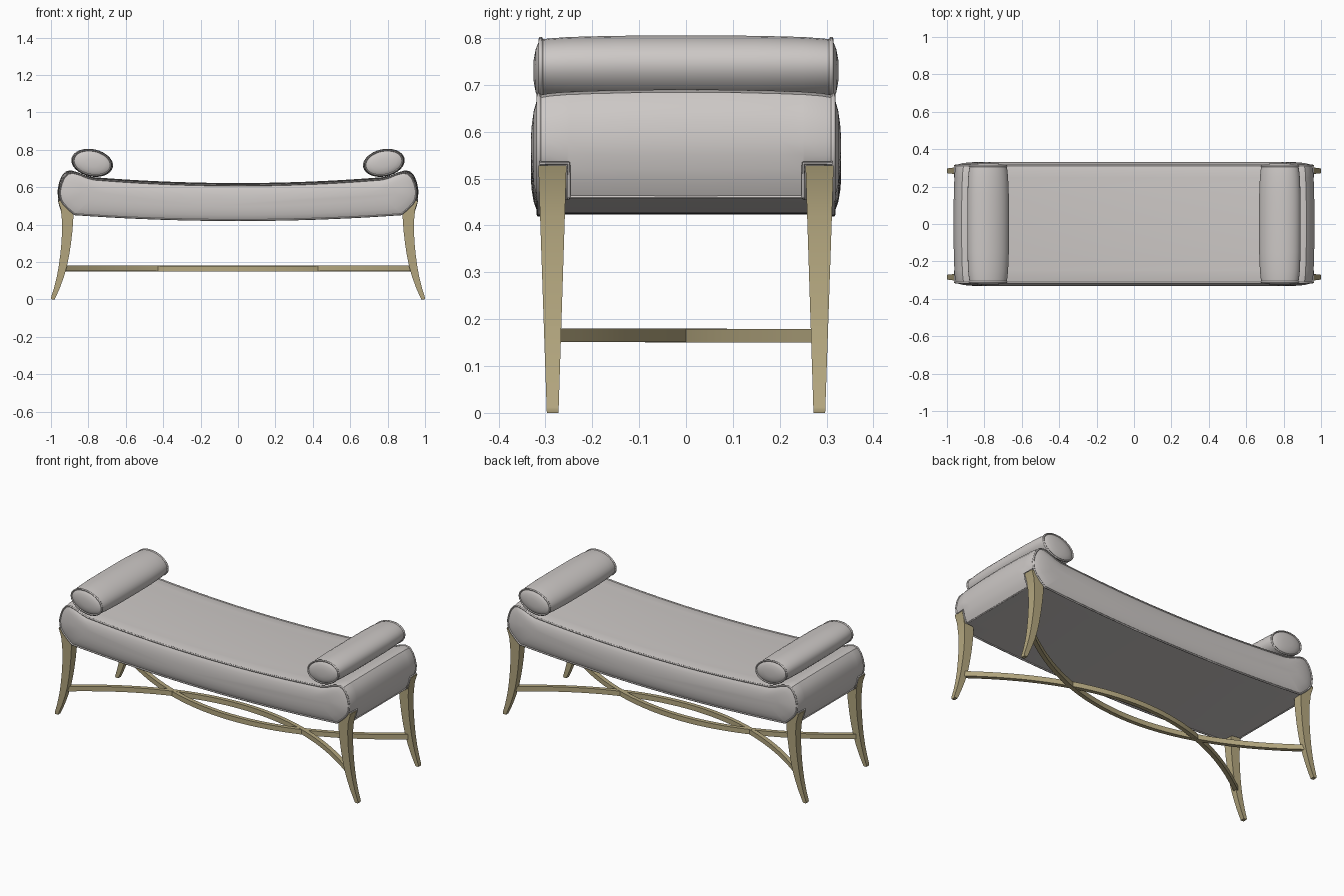
import bpy, bmesh, math
from mathutils import Vector

if "Cube" in bpy.data.objects:
    bpy.data.objects.remove(bpy.data.objects["Cube"])


def make_material(name, rgb):
    m = bpy.data.materials.new(name)
    m.use_nodes = True
    m.diffuse_color = (*rgb, 1)
    bsdf = m.node_tree.nodes["Principled BSDF"]
    bsdf.inputs["Base Color"].default_value = (*rgb, 1)
    bsdf.inputs["Roughness"].default_value = 0.7
    return m


FABRIC = make_material("warm grey fabric", (0.61, 0.58, 0.565))
GOLD = make_material("antique gold", (0.46, 0.39, 0.215))


def finish(ob, mat, angle):
    ob.data.materials.append(mat)
    bpy.ops.object.select_all(action="DESELECT")
    ob.select_set(True)
    bpy.context.view_layer.objects.active = ob
    if ob.type == "CURVE":
        bpy.ops.object.convert(target="MESH")
    bpy.ops.object.shade_smooth_by_angle(angle=math.radians(angle))


def loft(name, rings, mat, angle=35):
    """Skin a list of closed rings and cap both ends."""
    bm = bmesh.new()
    loops = [[bm.verts.new(p) for p in ring] for ring in rings]
    n = len(rings[0])
    for a, b in zip(loops, loops[1:]):
        for i in range(n):
            j = (i + 1) % n
            bm.faces.new((a[i], a[j], b[j], b[i]))
    bm.faces.new(loops[0])
    bm.faces.new(loops[-1])
    bmesh.ops.recalc_face_normals(bm, faces=bm.faces)
    me = bpy.data.meshes.new(name)
    bm.to_mesh(me)
    bm.free()
    ob = bpy.data.objects.new(name, me)
    bpy.context.collection.objects.link(ob)
    finish(ob, mat, angle)


def piping(name, points, cyclic=True, radius=0.005):
    """Round cord following a path."""
    cu = bpy.data.curves.new(name, "CURVE")
    cu.dimensions = "3D"
    cu.bevel_depth = radius
    cu.bevel_resolution = 1
    sp = cu.splines.new("POLY")
    sp.points.add(len(points) - 1)
    for p, co in zip(sp.points, points):
        p.co = (*co, 1)
    sp.use_cyclic_u = cyclic
    ob = bpy.data.objects.new(name, cu)
    bpy.context.collection.objects.link(ob)
    finish(ob, FABRIC, 60)


# Seat: sagging cushion profile with raised ends
END = [(0.82, 0.664), (0.86, 0.681), (0.895, 0.69), (0.922, 0.684), (0.943, 0.66),
       (0.957, 0.625), (0.965, 0.58), (0.963, 0.55)]
FULL_CORNER = [(0.958, 0.52), (0.95, 0.49), (0.935, 0.46), (0.89, 0.455)]
CUT_CORNER = [(0.957, 0.53), (0.945, 0.51), (0.915, 0.48), (0.885, 0.455)]


def seat_profile(corner):
    top = [(0.78 * i / 10, 0.622 + 0.032 * (i / 10) ** 2) for i in range(11)]
    bottom = [(0.88 * i / 10, 0.423 + 0.031 * (i / 10) ** 2) for i in range(10, -1, -1)]
    half = top + END + corner + bottom
    return half + [(-x, z) for x, z in half[-2:0:-1]]


def seat_ring(y, fill, crown, corner):
    """fill shrinks the outline to its middle line, crown lowers the top."""
    ring = []
    for x, z in seat_profile(corner):
        mid = 0.515 + 0.06 * x * x
        if z > mid:
            z -= crown * min(1, (z - mid) / 0.07)
        ring.append((x * (1 - 0.13 * (1 - fill)) * (1 - crown), y,
                     mid + (z - mid) * fill))
    return ring


stations = [(0, 1, 0, FULL_CORNER), (0.12, 1, 0.001, FULL_CORNER),
            (0.2, 1, 0.003, FULL_CORNER), (0.25, 1, 0.005, FULL_CORNER),
            (0.253, 1, 0.005, CUT_CORNER), (0.29, 1, 0.008, CUT_CORNER),
            (0.313, 1, 0.012, CUT_CORNER), (0.318, 0.92, 0.012, CUT_CORNER),
            (0.325, 0.7, 0.012, CUT_CORNER), (0.329, 0.45, 0.012, CUT_CORNER),
            (0.331, 0.2, 0.012, CUT_CORNER)]
rings = [seat_ring(-y, *r) for y, *r in reversed(stations[1:])]
rings += [seat_ring(y, *r) for y, *r in stations]
loft("seat_cushion", rings, FABRIC)
for side, s in (("front", -1), ("back", 1)):
    piping(f"seat_piping_{side}", seat_ring(s * 0.314, 1, 0.012, CUT_CORNER))


# Bolsters: tilted oval cushions with domed ends
def bolster_ring(sx, y, scale):
    ring = []
    tilt = math.radians(-12)
    for i in range(32):
        t = math.tau * i / 32
        u, v = 0.113 * scale * math.cos(t), 0.073 * scale * math.sin(t)
        x = -0.78 + u * math.cos(tilt) - v * math.sin(tilt)
        z = 0.73 + u * math.sin(tilt) + v * math.cos(tilt)
        ring.append((-sx * x, y, z))
    return ring


BOLSTER = [(0, 1), (0.15, 0.995), (0.25, 0.96), (0.29, 0.92), (0.309, 0.89),
           (0.315, 0.8), (0.321, 0.6), (0.325, 0.3)]
for side, sx in (("left", 1), ("right", -1)):
    rings = [bolster_ring(sx, -y, k) for y, k in reversed(BOLSTER[1:])]
    rings += [bolster_ring(sx, y, k) for y, k in BOLSTER]
    loft(f"bolster_{side}", rings, FABRIC)
    for end, sy in (("front", -1), ("back", 1)):
        piping(f"bolster_piping_{side}_{end}", bolster_ring(sx, sy * 0.31, 0.9))

# Sabre legs: height, inner x, outer x
LEG = [(0.528, 0.885, 0.962), (0.48, 0.88, 0.947), (0.42, 0.881, 0.941), (0.36, 0.886, 0.941),
       (0.3, 0.893, 0.944), (0.24, 0.902, 0.95), (0.18, 0.914, 0.958), (0.12, 0.931, 0.969),
       (0.06, 0.953, 0.984), (0.012, 0.974, 0.999), (0.008, 0.977, 1.0), (0, 0.979, 0.998)]
for side, sx in (("left", 1), ("right", -1)):
    for end, sy in (("front", -1), ("back", 1)):
        rings = []
        for z, xi, xo in LEG:
            t = z / 0.528
            yi, yo = 0.272 - 0.017 * t, 0.297 + 0.018 * t
            rings.append([(sx * x, sy * y, z) for x, y in
                          ((xi, yi), (xo, yi), (xo, yo), (xi, yo))])
        loft(f"{end}_leg_{side}", rings, GOLD, 30)
        # Cord framing the leg notch in the upholstery
        frame = [(0.938, 0.25, 0.46), (0.953, 0.25, 0.5), (0.96, 0.25, 0.533),
                 (0.957, 0.312, 0.533)]
        piping(f"leg_notch_piping_{end}_{side}",
               [(sx * x, sy * y, z) for x, y, z in frame], False, 0.004)
# Cord along the lower edge of each end
for side, sx in (("left", 1), ("right", -1)):
    piping(f"lower_piping_{side}", [(sx * 0.934, y, 0.46) for y in (-0.25, 0.25)], False, 0.004)

# Stretchers: two flat arcs that cross twice between the legs
for end, sy in (("front", -1), ("back", 1)):
    rings = []
    for i in range(41):
        x = -0.928 + 1.856 * i / 40
        p = Vector((x, sy * (0.409 * x * x - 0.075)))
        side = Vector((-sy * 0.818 * x, 1)).normalized() * 0.012
        low, high = (0.151, 0.18) if sy < 0 else (0.15, 0.179)
        a, b = p - side, p + side
        rings.append([(a.x, a.y, low), (b.x, b.y, low), (b.x, b.y, high), (a.x, a.y, high)])
    loft(f"{end}_stretcher", rings, GOLD, 30)
